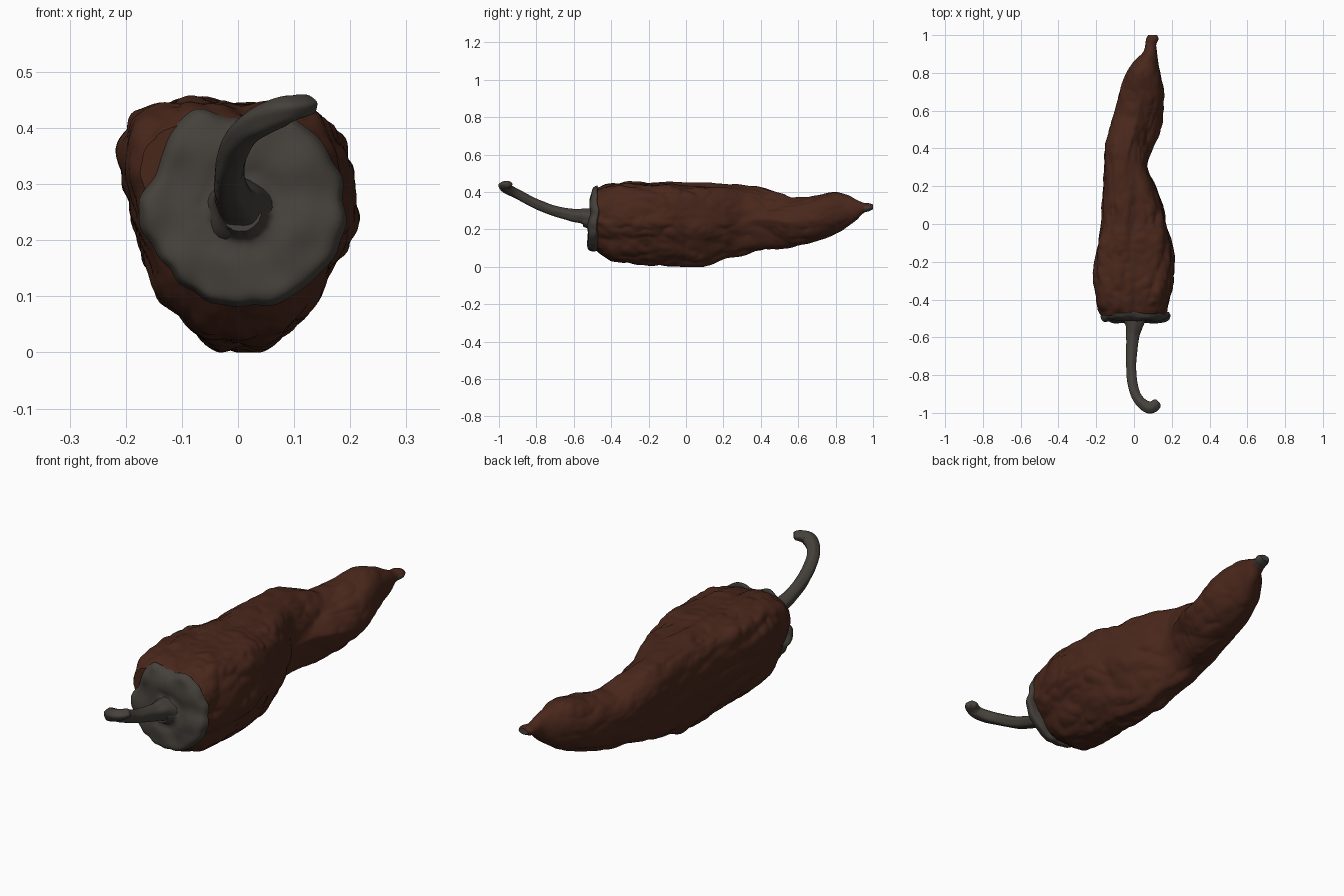
import bpy, math
from mathutils import Vector, noise

if "Cube" in bpy.data.objects:
    bpy.data.objects.remove(bpy.data.objects["Cube"])


def material(name, rgb):
    m = bpy.data.materials.new(name)
    m.diffuse_color = (*rgb, 1)
    m.use_nodes = True
    m.node_tree.nodes["Principled BSDF"].inputs["Base Color"].default_value = m.diffuse_color
    return m


BROWN = material("dried red brown", (0.066, 0.020, 0.011))
GREY = material("stem grey", (0.059, 0.052, 0.043))


def sample(keys, t):
    """Smooth interpolation through rows whose first value is the parameter."""
    if t <= keys[0][0]:
        return keys[0][1:]
    if t >= keys[-1][0]:
        return keys[-1][1:]
    i = max(k for k in range(len(keys) - 1) if keys[k][0] <= t)
    a, b = keys[i], keys[i + 1]
    p, n = keys[max(i - 1, 0)], keys[min(i + 2, len(keys) - 1)]
    h = b[0] - a[0]
    s = (t - a[0]) / h
    out = []
    for c in range(1, len(a)):
        m0 = (b[c] - p[c]) / (b[0] - p[0]) * h
        m1 = (n[c] - a[c]) / (n[0] - a[0]) * h
        out.append((2*s**3 - 3*s*s + 1)*a[c] + (s**3 - 2*s*s + s)*m0
                   + (3*s*s - 2*s**3)*b[c] + (s**3 - s*s)*m1)
    return out


def loft(name, rings, mats):
    """Skin equal rings of points and cap both ends."""
    n = len(rings[0])
    verts = [p for r in rings for p in r]
    faces = [(i*n + j, i*n + (j+1) % n, (i+1)*n + (j+1) % n, (i+1)*n + j)
             for i in range(len(rings) - 1) for j in range(n)]
    for r, base in ((rings[0], 0), (rings[-1], (len(rings)-1)*n)):
        verts.append(sum((Vector(p) for p in r), Vector()) / n)
        c = len(verts) - 1
        for j in range(n):
            a, b = base + j, base + (j+1) % n
            faces.append((c, b, a) if base == 0 else (c, a, b))
    me = bpy.data.meshes.new(name)
    me.from_pydata([tuple(v) for v in verts], [], faces)
    me.update()
    for m in mats:
        me.materials.append(m)
    ob = bpy.data.objects.new(name, me)
    bpy.context.collection.objects.link(ob)
    bpy.context.view_layer.objects.active = ob
    ob.select_set(True)
    bpy.ops.object.mode_set(mode='EDIT')
    bpy.ops.mesh.select_all(action='SELECT')
    bpy.ops.mesh.normals_make_consistent(inside=False)
    bpy.ops.object.mode_set(mode='OBJECT')
    bpy.ops.object.shade_smooth_by_angle(angle=math.radians(50))
    ob.select_set(False)
    return ob


# Pod: y, left x, right x, bottom z, top z
POD = [(-.485, -.17, .165, .09, .41), (-.45, -.19, .177, .06, .43),
       (-.4, -.2, .19, .03, .445), (-.3, -.213, .207, .018, .452),
       (-.2, -.21, .21, .014, .45), (-.1, -.19, .2, .01, .452),
       (0, -.175, .172, .002, .442), (.1, -.17, .152, .008, .44),
       (.2, -.165, .115, .04, .435), (.3, -.16, .075, .065, .43),
       (.4, -.153, .1, .09, .425), (.5, -.134, .138, .1, .397),
       (.58, -.112, .152, .108, .37), (.7, -.08, .16, .14, .383),
       (.8, -.04, .14, .18, .4), (.86, 0, .128, .215, .385),
       (.91, .048, .122, .25, .36), (.95, .06, .118, .288, .342),
       (.98, .064, .13, .298, .34), (1, .075, .122, .308, .334)]

# Shield-shaped cross-section inside a -1..1 box, counter-clockwise from right
SHIELD = [(1, .05), (.95, .45), (.8, .76), (.5, .92), (.1, .96), (-.3, 1),
          (-.66, .96), (-.9, .78), (-1, .42), (-.88, .0), (-.75, -.38),
          (-.57, -.72), (-.29, -.97), (0, -1), (.29, -.97), (.56, -.77),
          (.78, -.45), (.94, -.17)]
SHIELD_KEYS = [(i, *SHIELD[i % 18]) for i in range(-2, 21)]


def pod_point(y, u):
    x0, x1, z0, z1 = sample(POD, y)
    sx, sz = sample(SHIELD_KEYS, u * 18)
    t = math.atan2(sz, sx)
    c, s = math.cos(t), math.sin(t)
    # round section towards the tip
    w = min(1, max(0, (y - .35) / .5))
    w = w*w*(3 - 2*w)
    sx, sz = sx + (c - sx)*w, sz + (s - sz)*w
    cx, cz = (x0 + x1) / 2, (z0 + z1) / 2
    dx, dz = (x1 - x0) / 2 * sx, (z1 - z0) / 2 * sz
    p = Vector((cx + dx, y, cz + dz))
    # wrinkles: broad dents, long folds and fine creases
    fade = min(1, max(0, (1 - y) / .15))
    big = noise.noise(Vector((p.x*7 + 2, y*4, p.z*7))) * (1 if y < .3 else .5)
    fold = abs(noise.noise(Vector((p.x*11 + 4, y*5 + p.z*4, p.z*11))))
    fine = abs(noise.noise(Vector((p.x*20, y*14 + 9, p.z*20))))
    k = 1 + fade * (.03*big + .1*(fold - .22) + .05*(fine - .2))
    # diagonal hollow climbing the upper right flank towards the tip
    if c > 0 and s > -.5:
        d = y - (.3 + 1.7 * (p.z - .25))
        k -= .06 * c * math.exp(-(d / .05)**2) * min(1, s + .5)
        if s > 0:
            k -= .32 * 2*s*c * math.exp(-((y - .47) / .13)**2)
    # puckers behind the cap
    k += .02 * math.sin(t*9 + y*6) * math.exp(-((y + .42) / .06)**2)
    return Vector((cx + dx*k, y, max(0, cz + dz*k)))


N, M = 144, 260
y0, y1 = POD[0][0], POD[-1][0]
rings = [[pod_point(y0 + (y1-y0)*i/M, j/N) for j in range(N)]
         for i in range(M + 1)]
pod = loft("pepper_pod", rings, [BROWN, GREY])
# grey underside of the tip
for f in pod.data.polygons:
    if f.center.y > .955 and f.normal.z < .25 and f.normal.x > -.3:
        f.material_index = 1

# Cap: irregular outline radius every 30 degrees, revolved profile (scale, y)
RIM = [.19, .192, .19, .168, .198, .168, .18, .166, .168, .17, .177, .187]
RIM_KEYS = [(i, RIM[i % 12]) for i in range(-2, 15)]
CAP = [(0, .8, -.472), (1, .93, -.473), (2, .99, -.478), (3, .985, -.49),
       (4, .93, -.508), (5, .8, -.517), (6, .55, -.518), (7, .38, -.514),
       (8, .28, -.521), (9, .2, -.55)]
rings = []
for i in range(46):
    k, y = sample(CAP, i / 5)
    ring = []
    for j in range(96):
        t = 2*math.pi*j/96
        r = k * sample(RIM_KEYS, j / 8)[0]
        r *= 1 + .05 * noise.noise(Vector((math.cos(t)*4, 7, math.sin(t)*4)))
        x, z = r*math.cos(t), r*math.sin(t)
        bump = .014 * noise.noise(Vector((x*14, 3, z*14))) * min(1, k*1.3)
        tilt = .08 * z * min(1, i / 20)
        ring.append(Vector((x + .003, y + tilt + bump, .25 + z)))
    rings.append(ring)
loft("stem_cap", rings, [GREY])

# Stem: parameter, x, y, z, radius
STEM = [(0, .002, -.5, .255, .062), (1, 0, -.545, .268, .044),
        (2, -.007, -.6, .274, .034), (3, -.014, -.7, .297, .028),
        (4, -.013, -.8, .335, .026), (5, .004, -.89, .382, .026),
        (6, .035, -.943, .41, .027), (7, .075, -.97, .428, .03),
        (8, .102, -.966, .436, .03), (8.7, .124, -.948, .441, .025),
        (9, .13, -.943, .442, .017)]
rings = []
for i in range(91):
    x, y, z, r = sample(STEM, i / 10)
    p = Vector((x, y, z))
    a = Vector(sample(STEM, i/10 - .1)[:3])
    b = Vector(sample(STEM, i/10 + .1)[:3])
    d = (b - a).normalized()
    u = d.cross(Vector((0, 0, 1))).normalized()
    v = u.cross(d)
    flat = .7 if i > 80 else 1 - .3*max(0, i - 60)/20   # flattened end
    ring = []
    for j in range(32):
        t = 2*math.pi*j/32
        n = noise.noise(p*14 + Vector((math.cos(t), 0, math.sin(t))))
        q = r * (1 + .04*math.sin(5*t) + .08*n)
        ring.append(p + u*q*math.cos(t) + v*q*flat*math.sin(t))
    rings.append(ring)
loft("stem", rings, [GREY])
